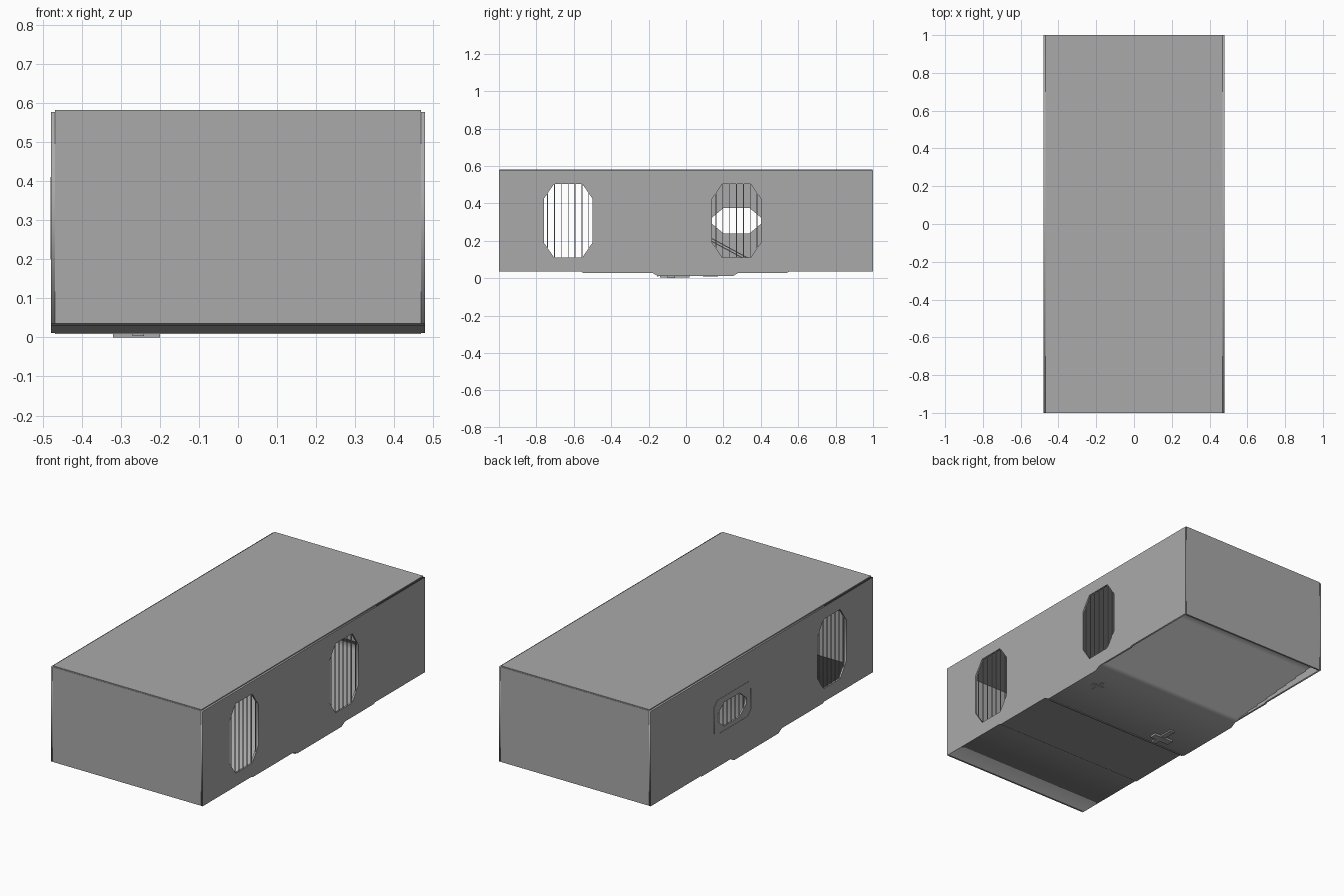
import bpy
import math
from mathutils import Matrix

cube = bpy.data.objects.get("Cube")
if cube:
    bpy.data.objects.remove(cube, do_unlink=True)

GREY = (0.4, 0.4, 0.4, 1.0)
grey = bpy.data.materials.new("plain_grey")
grey.use_nodes = True
grey.diffuse_color = GREY
grey.node_tree.nodes["Principled BSDF"].inputs["Base Color"].default_value = GREY


def add_mesh(name, mesh):
    obj = bpy.data.objects.new(name, mesh)
    bpy.context.scene.collection.objects.link(obj)
    mesh.materials.clear()
    mesh.materials.append(grey)
    return obj


def box(name, x0, x1, y0, y1, z0, z1):
    bpy.ops.mesh.primitive_cube_add(size=1)
    obj = bpy.context.object
    obj.name = name
    size = Matrix.Diagonal((x1 - x0, y1 - y0, z1 - z0, 1))
    middle = Matrix.Translation(((x0 + x1) / 2, (y0 + y1) / 2, (z0 + z1) / 2))
    obj.data.transform(middle @ size)
    obj.data.materials.append(grey)
    return obj


def plate(name, loops, x, half):
    """Filled y-z outline with holes, extruded along x."""
    curve = bpy.data.curves.new(name + "_outline", "CURVE")
    curve.dimensions = "2D"
    curve.fill_mode = "BOTH"
    curve.extrude = half
    for loop in loops:
        spline = curve.splines.new("POLY")
        spline.points.add(len(loop) - 1)
        for point, (y, z) in zip(spline.points, loop):
            point.co = (y, z, 0, 1)
        spline.use_cyclic_u = True
    temp = bpy.data.objects.new(name + "_outline", curve)
    bpy.context.scene.collection.objects.link(temp)
    graph = bpy.context.evaluated_depsgraph_get()
    mesh = bpy.data.meshes.new_from_object(temp.evaluated_get(graph))
    bpy.data.objects.remove(temp, do_unlink=True)
    turn = Matrix.Rotation(math.pi / 2, 4, "Z") @ Matrix.Rotation(math.pi / 2, 4, "X")
    mesh.transform(Matrix.Translation((x, 0, 0)) @ turn)
    return add_mesh(name, mesh)


def octagon(y0, y1, z0, z1, cy, cz):
    return [(y0 + cy, z0), (y1 - cy, z0), (y1, z0 + cz), (y1, z1 - cz),
            (y1 - cy, z1), (y0 + cy, z1), (y0, z1 - cz), (y0, z0 + cz)]


# Window openings
front_window = octagon(-0.76, -0.50, 0.11, 0.505, 0.055, 0.08)
back_window = octagon(0.14, 0.40, 0.11, 0.505, 0.055, 0.08)
small_window = octagon(0.14, 0.40, 0.24, 0.375, 0.06, 0.05)

# Side walls with the stepped belly line
belly = [(-1, 0.035), (-0.56, 0.035), (-0.55, 0.029), (-0.18, 0.029), (-0.15, 0.011),
         (0.25, 0.011), (0.28, 0.029), (0.54, 0.029), (0.55, 0.035), (1, 0.035)]
side = belly + [(1, 0.576), (-1, 0.576)]
plate("left_wall", [side, front_window, back_window], 0.473, 0.005)
plate("right_wall", [side, front_window, small_window], -0.473, 0.005)

# Frame round the small window
plate("small_window_frame",
      [octagon(0.085, 0.43, 0.20, 0.41, 0.03, 0.03),
       octagon(0.10, 0.415, 0.215, 0.395, 0.03, 0.03)], -0.4785, 0.001)

# End walls and roof
for name, y0, y1 in (("front_wall", -1, -0.99), ("back_wall", 0.99, 1)):
    box(name, -0.468, 0.468, y0, y1, 0.035, 0.576)
box("roof", -0.468, 0.468, -0.998, 0.998, 0.572, 0.582)

# Floor, rising in shallow steps toward the back
under = belly[:7] + [(0.32, 0.029)]
y, z = 0.32, 0.029
for i in range(8):
    z += 0.007
    under.append((y, z))
    y += 0.08
    under.append((y, z))
under.append((0.99, z))
over = [(0.99, z + 0.012), (0.9, z + 0.012), (0.3, 0.045), (-0.99, 0.045)]
under[0] = (-0.99, 0.035)
plate("floor", [under + over], 0, 0.468)

# Cross seam and fittings under the belly
box("belly_seam", -0.468, 0.468, -0.155, -0.147, 0.008, 0.013)
box("belly_catch_bar", -0.32, -0.20, -0.10, -0.06, 0.0, 0.012)
box("belly_catch_arm", -0.27, -0.24, -0.14, 0.02, 0.003, 0.012)
box("belly_handle_bar", 0.33, 0.40, 0.12, 0.14, 0.008, 0.012)
box("belly_handle_arm", 0.355, 0.37, 0.09, 0.17, 0.008, 0.012)


# Upright bars in the windows
def bars(name, x, y0, z0, z1, cut):
    for i in range(7):
        y = y0 + 0.02 + i * 0.0367
        edge = min(y - y0, y0 + 0.26 - y)
        trim = max(0, 1 - edge / 0.055) * cut
        box(f"{name}_{i + 1}", x - 0.002, x + 0.002, y - 0.002, y + 0.002,
            z0 + trim, z1 - trim)


bars("left_front_bar", 0.473, -0.76, 0.11, 0.505, 0.08)
bars("right_front_bar", -0.473, -0.76, 0.11, 0.505, 0.08)
bars("left_back_bar", 0.473, 0.14, 0.11, 0.505, 0.08)
bars("right_back_bar", -0.473, 0.14, 0.24, 0.375, 0.05)

# Sloping handrails inside
for i, drop in enumerate((0, 0.015)):
    rail = [(0.10, 0.230 - drop), (0.34, 0.10 - drop), (0.34, 0.106 - drop), (0.10, 0.236 - drop)]
    plate(f"inner_rail_{i + 1}", [rail], -0.44, 0.004)
